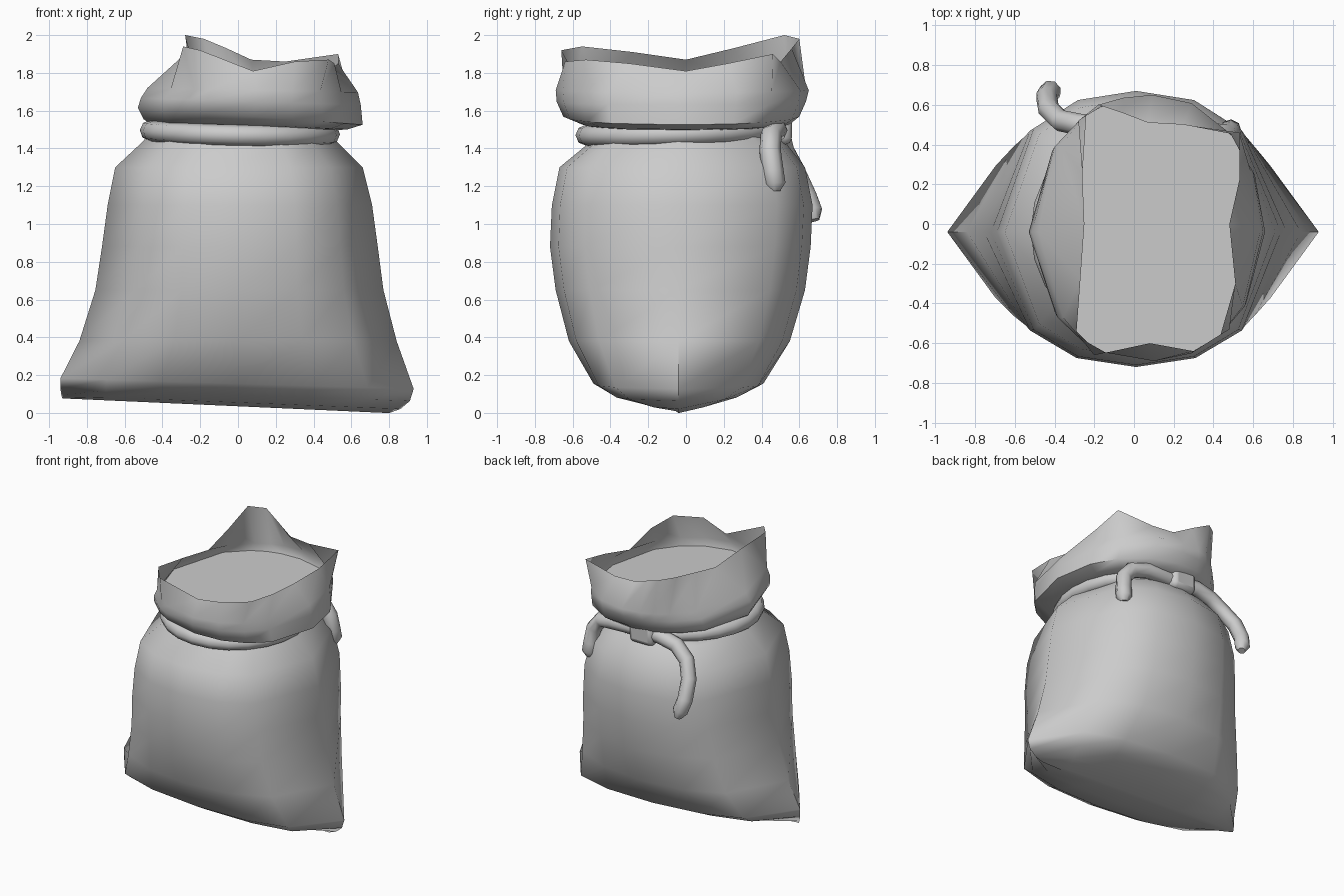
import bpy, math

if "Cube" in bpy.data.objects:
    bpy.data.objects.remove(bpy.data.objects["Cube"])


def make_mesh(name, verts, faces, angle=40):
    me = bpy.data.meshes.new(name)
    me.from_pydata(verts, [], faces)
    ob = bpy.data.objects.new(name, me)
    bpy.context.collection.objects.link(ob)
    finish(ob, angle)
    return ob


def finish(ob, angle):
    bpy.ops.object.select_all(action='DESELECT')
    ob.select_set(True)
    bpy.context.view_layer.objects.active = ob
    if ob.type == 'CURVE':
        bpy.ops.object.convert(target='MESH')
    bpy.ops.object.shade_smooth_by_angle(angle=math.radians(angle))


def loft(rings):
    n = len(rings[0])
    verts = [p for r in rings for p in r]
    faces = [(i * n + j, i * n + (j + 1) % n, (i + 1) * n + (j + 1) % n, (i + 1) * n + j)
             for i in range(len(rings) - 1) for j in range(n)]
    return verts, faces


def spow(v, e):
    return math.copysign(abs(v) ** e, v)


def section(z, xl, xr, yf, yb, p, tilt, angles, mid=-0.04):
    """Superelliptic ring with separate front and back depth, tilted along x."""
    pts = []
    for t in angles:
        c, s = spow(math.cos(t), 2 / p), spow(math.sin(t), 2 / p)
        x = (xl + xr) / 2 + (xr - xl) / 2 * c
        y = mid + s * ((yb - mid) if s > 0 else (mid - yf))
        pts.append((x, y, z + tilt * x))
    return pts


def tube(name, pts, radius, cyclic=False):
    cu = bpy.data.curves.new(name, 'CURVE')
    cu.dimensions = '3D'
    cu.bevel_depth = radius
    cu.bevel_resolution = 2
    cu.use_fill_caps = True
    sp = cu.splines.new('POLY')
    sp.points.add(len(pts) - 1)
    for q, p in zip(sp.points, pts):
        q.co = (*p, 1)
    sp.use_cyclic_u = cyclic
    if not cyclic:
        sp.points[-1].radius = 0.5
    ob = bpy.data.objects.new(name, cu)
    bpy.context.collection.objects.link(ob)
    finish(ob, 50)


# Sack body: few-sided rings whose side points form the pointed corners
angles = [math.radians(q + a) for q in (0, 180) for a in (0, 45, 68, 90, 112, 135)]
profile = [
    (0.035, -0.93, 0.80, -0.06, -0.02, 2.2, -0.045),
    (0.055, -0.935, 0.86, -0.22, 0.14, 2.3, -0.04),
    (0.095, -0.94, 0.91, -0.39, 0.29, 2.3, -0.035),
    (0.155, -0.94, 0.93, -0.49, 0.41, 2.3, -0.03),
    (0.38, -0.84, 0.84, -0.62, 0.55, 2.15, 0),
    (0.65, -0.755, 0.77, -0.69, 0.63, 2.15, 0),
    (0.88, -0.72, 0.74, -0.72, 0.66, 2.2, 0),
    (1.10, -0.69, 0.71, -0.71, 0.67, 2.25, 0),
    (1.30, -0.65, 0.66, -0.67, 0.63, 2.25, 0),
    (1.44, -0.50, 0.52, -0.50, 0.52, 2.2, 0),
    (1.50, -0.46, 0.48, -0.48, 0.45, 2.2, 0),
    (1.55, -0.46, 0.48, -0.48, 0.46, 2.2, -0.03),
]
verts, faces = loft([section(*row, angles) for row in profile])
faces.append(tuple(reversed(range(len(angles)))))
make_mesh("sack_body", verts, faces, 60)

# Flared collar with an uneven rim
rim = [(.48, 0, 1.81), (.53, .22, 1.85), (.53, .46, 1.90), (.25, .50, 1.86), (.07, .51, 1.87),
       (-.06, .56, 1.93), (-.18, .60, 1.98), (-.28, .52, 2.0), (-.26, .25, 1.93), (-.25, 0, 1.87),
       (-.27, -.28, 1.91), (-.29, -.55, 1.94), (-.20, -.66, 1.92), (.08, -.60, 1.81),
       (.30, -.64, 1.86), (.48, -.53, 1.87), (.51, -.30, 1.85)]
rim_angles = [math.atan2(y, x - 0.06) for x, y, z in rim]
collar = [section(*row, rim_angles) for row in (
    (1.515, -0.47, 0.50, -0.48, 0.46, 2.1, -0.04),
    (1.53, -0.50, 0.58, -0.55, 0.55, 2.1, -0.05),
    (1.575, -0.53, 0.66, -0.65, 0.60, 2.15, -0.075),
    (1.65, -0.515, 0.65, -0.685, 0.635, 2.15, -0.03),
    (1.71, -0.48, 0.635, -0.69, 0.65, 2.15, -0.02))]
verts, faces = loft(collar + [rim])
make_mesh("sack_collar", verts, faces, 60)

# Flat contents closing the mouth, sitting on one collar ring
make_mesh("sack_contents", collar[3], [tuple(range(len(rim)))])

# Drawstring round the neck
ring = [(0.01 + 0.475 * math.cos(t), -0.035 + 0.495 * math.sin(t),
         1.485 - 0.01 * math.cos(t) + 0.015 * math.sin(t))
        for t in (math.pi * i / 12 for i in range(24))]
tube("drawstring_loop", ring, 0.055, cyclic=True)

# Two loose cord ends at the back
tube("drawstring_short_end", [(.02, .48, 1.50), (.14, .48, 1.50), (.28, .48, 1.495), (.40, .45, 1.47),
                              (.465, .445, 1.39), (.48, .46, 1.28), (.485, .47, 1.215),
                              (.485, .47, 1.175)], 0.057)
tube("drawstring_long_end", [(-.02, .48, 1.50), (-.14, .50, 1.50), (-.27, .50, 1.47), (-.37, .52, 1.39),
                             (-.43, .58, 1.28), (-.44, .64, 1.15), (-.42, .67, 1.07),
                             (-.405, .68, 1.02)], 0.055)

# Knot
bpy.ops.mesh.primitive_cube_add(size=1, location=(0, 0.48, 1.50))
knot = bpy.context.object
knot.name = "drawstring_knot"
knot.scale = (0.20, 0.16, 0.16)
bpy.ops.object.transform_apply(location=False, rotation=False, scale=True)
bev = knot.modifiers.new("bevel", 'BEVEL')
bev.width = 0.035
bev.segments = 2
finish(knot, 50)
